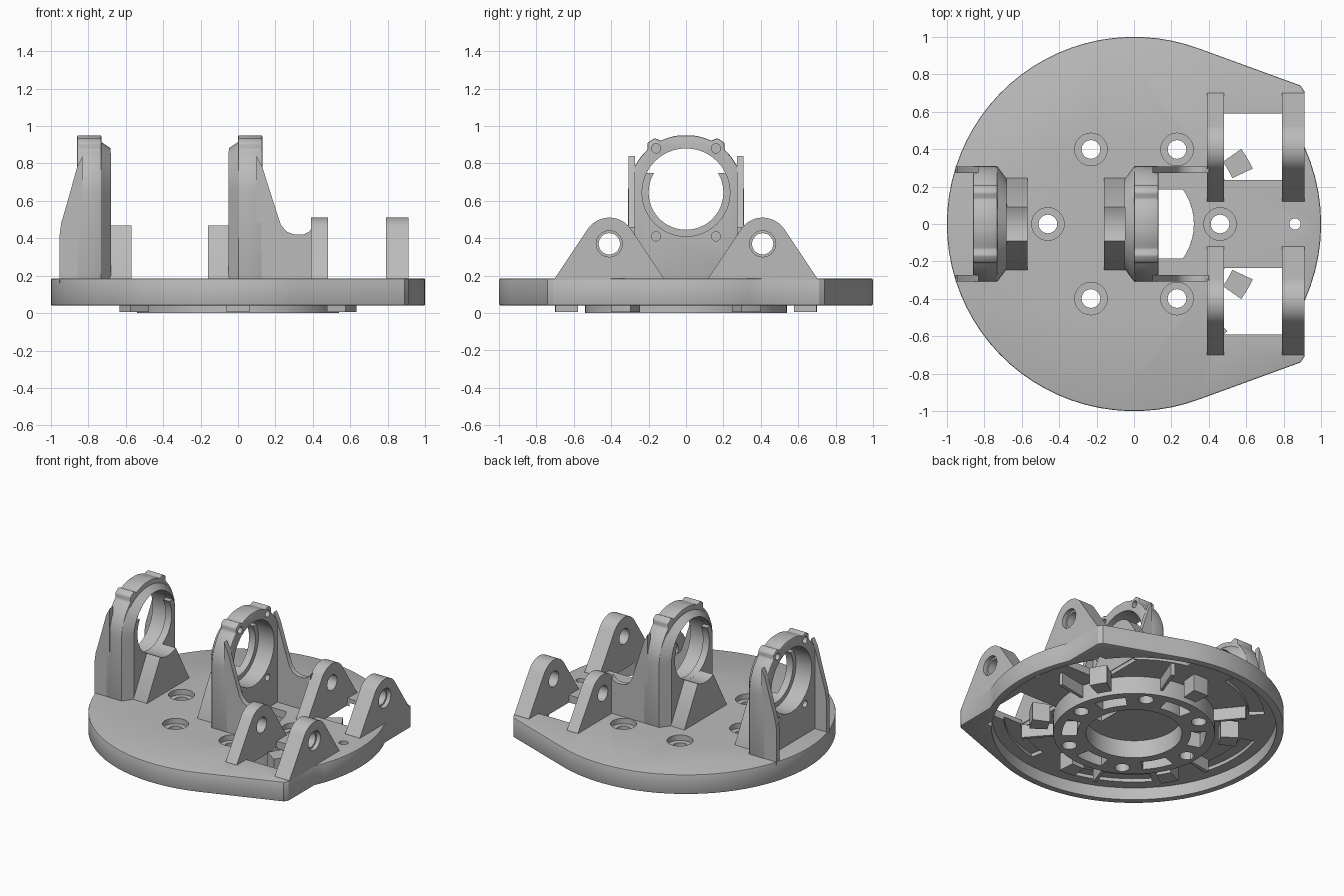
import bpy, bmesh
from math import sin, cos, radians

cube = bpy.data.objects.get("Cube")
if cube:
    bpy.data.objects.remove(cube)

grey = bpy.data.materials.new("machined grey")
grey.use_nodes = True
grey.diffuse_color = (0.5, 0.5, 0.5, 1)
bsdf = next(n for n in grey.node_tree.nodes if n.type == 'BSDF_PRINCIPLED')
bsdf.inputs["Base Color"].default_value = (0.5, 0.5, 0.5, 1)
parts = []


def arc(cx, cy, r, a0, a1, n, ry=None):
    ry = ry or r
    angles = [radians(a0 + (a1 - a0) * i / n) for i in range(n + 1)]
    return [(cx + r * cos(a), cy + ry * sin(a)) for a in angles]


def circle(cx, cy, r, n=32):
    return arc(cx, cy, r, 0, 360, n)[:-1]


def rect(x0, x1, y0, y1):
    return [(x0, y0), (x1, y0), (x1, y1), (x0, y1)]


def sector(r0, r1, a0, a1, n=8):
    return arc(0, 0, r1, a0, a1, n) + arc(0, 0, r0, a1, a0, n)


def place(axis, p, h):
    return {'x': (h, p[0], p[1]), 'y': (p[0], h, p[1]), 'z': (p[0], p[1], h)}[axis]


def loft(name, axis, pts0, h0, pts1, h1):
    """Solid between two outlines with matching point counts."""
    bm = bmesh.new()
    a = [bm.verts.new(place(axis, p, h0)) for p in pts0]
    b = [bm.verts.new(place(axis, p, h1)) for p in pts1]
    bm.faces.new(a)
    bm.faces.new(b)
    for i in range(len(a)):
        j = (i + 1) % len(a)
        bm.faces.new((a[i], a[j], b[j], b[i]))
    bmesh.ops.recalc_face_normals(bm, faces=bm.faces)
    mesh = bpy.data.meshes.new(name)
    bm.to_mesh(mesh)
    bm.free()
    mesh.materials.append(grey)
    ob = bpy.data.objects.new(name, mesh)
    bpy.context.collection.objects.link(ob)
    return ob


def prism(name, axis, pts, h0, h1, keep=True):
    ob = loft(name, axis, pts, h0, pts, h1)
    if keep:
        parts.append(ob)
    return ob


def apply(ob, mod):
    bpy.context.view_layer.objects.active = ob
    with bpy.context.temp_override(object=ob, active_object=ob):
        bpy.ops.object.modifier_apply(modifier=mod.name)


def cut(ob, axis, pts, h0, h1):
    tool = prism("cutter", axis, pts, h0, h1, keep=False)
    mod = ob.modifiers.new("cut", 'BOOLEAN')
    mod.operation, mod.solver, mod.object = 'DIFFERENCE', 'EXACT', tool
    apply(ob, mod)
    bpy.data.objects.remove(tool)


def soften(ob, width):
    mod = ob.modifiers.new("soft", 'BEVEL')
    mod.width, mod.segments, mod.limit_method = width, 2, 'ANGLE'
    mod.angle_limit = radians(40)
    apply(ob, mod)


# Base plate: disc with two tangent corners
corner = [(0.91, 0.71), (0.89, 0.74)]
outline = (arc(0, 0, 1, -24.3, 24.3, 10) + corner + arc(0, 0, 1, 69.8, 290.2, 50)
           + [(x, -y) for x, y in reversed(corner)])
plate = prism("base_plate", 'z', outline, 0.04, 0.185)
soften(plate, 0.008)
cut(plate, 'z', circle(0, 0, 0.95, 72), -0.1, 0.13)

# Hub ring beneath the plate
hub = prism("hub_ring", 'z', circle(0, 0, 0.54, 64), 0.0, 0.14)
cut(hub, 'z', circle(0, 0, 0.32, 48), -0.1, 0.3)

# Bolt holes, counterbores, weight-saving pockets and locating lugs
for k in range(6):
    a = 60 * k
    x, y = 0.46 * cos(radians(a)), 0.46 * sin(radians(a))
    for ob in (plate, hub):
        cut(ob, 'z', circle(x, y, 0.05, 24), -0.1, 0.3)
    cut(plate, 'z', circle(x, y, 0.087, 32), 0.145, 0.3)
    cut(hub, 'z', sector(0.38, 0.48, a + 17, a + 43), -0.1, 0.11)
    if k:
        cut(plate, 'z', sector(0.77, 0.87, a - 18, a + 18), 0.1, 0.155)
    prism("locating_lug", 'z', sector(0.58, 0.7, a + 25, a + 35, 3), 0.005, 0.14)
    prism("under_rib", 'z', sector(0.53, 0.76, a + 9, a + 11, 1), 0.04, 0.14)

# Plate openings
for s in (1, -1):
    cut(plate, 'z', rect(0.475, 0.79, *sorted((s * 0.235, s * 0.59))), -0.1, 0.3)
cut(plate, 'z', rect(0.13, 0.26, -0.185, 0.185)[:1]
    + arc(0, 0, 0.32, -35, 35, 12) + [(0.13, 0.185)], -0.1, 0.3)
cut(plate, 'z', circle(0.86, 0, 0.03, 20), -0.1, 0.3)

# Four pivot lugs in two pairs
for s in (1, -1):
    for x0, x1 in ((0.39, 0.48), (0.79, 0.91)):
        side = [(0.70, 0.16), (0.70, 0.188)] + arc(0.41, 0.37, 0.14, 33.5, 146.5, 20)
        side += [(0.12, 0.188), (0.12, 0.16)]
        lug = prism("pivot_lug", 'x', [(s * y, z) for y, z in side], x0, x1)
        cut(lug, 'x', circle(s * 0.41, 0.37, 0.057, 28), 0, 1.2)
        if x1 > 0.6:
            cut(lug, 'x', circle(s * 0.41, 0.37, 0.07, 28), 0.88, 1.2)

# Two bearing towers facing away from each other
BORE = 0.645


def arch(w, rz):
    return [(w, 0.16)] + arc(0, BORE, w, 0, 180, 32, rz) + [(-w, 0.16)]


def ring_outline():
    pts = [(0.31, 0.16)]
    for a in range(0, 181, 4):
        d = abs(abs(a - 90) - 34)
        r = 0.335 if d <= 6 else 0.307
        pts.append((r * cos(radians(a)), min(BORE + r * sin(radians(a)), 0.95)))
    return pts + [(-0.31, 0.16)]


webs = {
    "inner": [(0.10, 0.16), (0.10, 0.84), (0.13, 0.78), (0.2, 0.56), (0.23, 0.47), (0.26, 0.435),
              (0.30, 0.42), (0.35, 0.42), (0.38, 0.435), (0.40, 0.46), (0.40, 0.16)],
    "outer": [(0.10, 0.16), (0.10, 0.84), (0.13, 0.78), (0.18, 0.6), (0.215, 0.48),
              (0.223, 0.42), (0.223, 0.16)],
}
for label, web in webs.items():
    def fx(x):
        return x if label == "inner" else -0.73 - x

    ring = prism(label + "_bearing_ring", 'x', ring_outline(), fx(0), fx(0.13))
    soften(ring, 0.008)
    cut(ring, 'x', circle(0, BORE, 0.235, 48), -1.2, 1)
    for y in (-0.16, 0.16):
        for z in (0.41, 0.88):
            cut(ring, 'x', circle(y, z, 0.025, 16), fx(0.05), fx(0.3))

    # Tapered rear flange, open above the bearing seat
    back = loft(label + "_rear_flange", 'x', arch(0.31, 0.27), fx(0.002), arch(0.24, 0.235), fx(-0.05))
    parts.append(back)
    cut(back, 'x', circle(0, BORE, 0.2, 48), -1.2, 1)
    cut(back, 'x', arc(0, BORE, 0.236, 26, 154, 24), -1.2, 1)

    # Saddle block carrying the lower bore
    saddle = [(-0.245, 0.16), (-0.245, 0.19)] + arc(0, BORE, 0.2, 243, 297, 12)
    saddle += [(0.245, 0.19), (0.245, 0.16)]
    prism(label + "_saddle", 'x', saddle, fx(-0.16), fx(-0.03))

    # Side webs
    for s in (1, -1):
        prism(label + "_side_web", 'y', [(fx(x), z) for x, z in web], s * 0.272, s * 0.308)

# Smooth curved faces, keep hard edges
bpy.ops.object.select_all(action='DESELECT')
for ob in parts:
    ob.select_set(True)
bpy.context.view_layer.objects.active = plate
bpy.ops.object.shade_smooth_by_angle(angle=radians(30))
